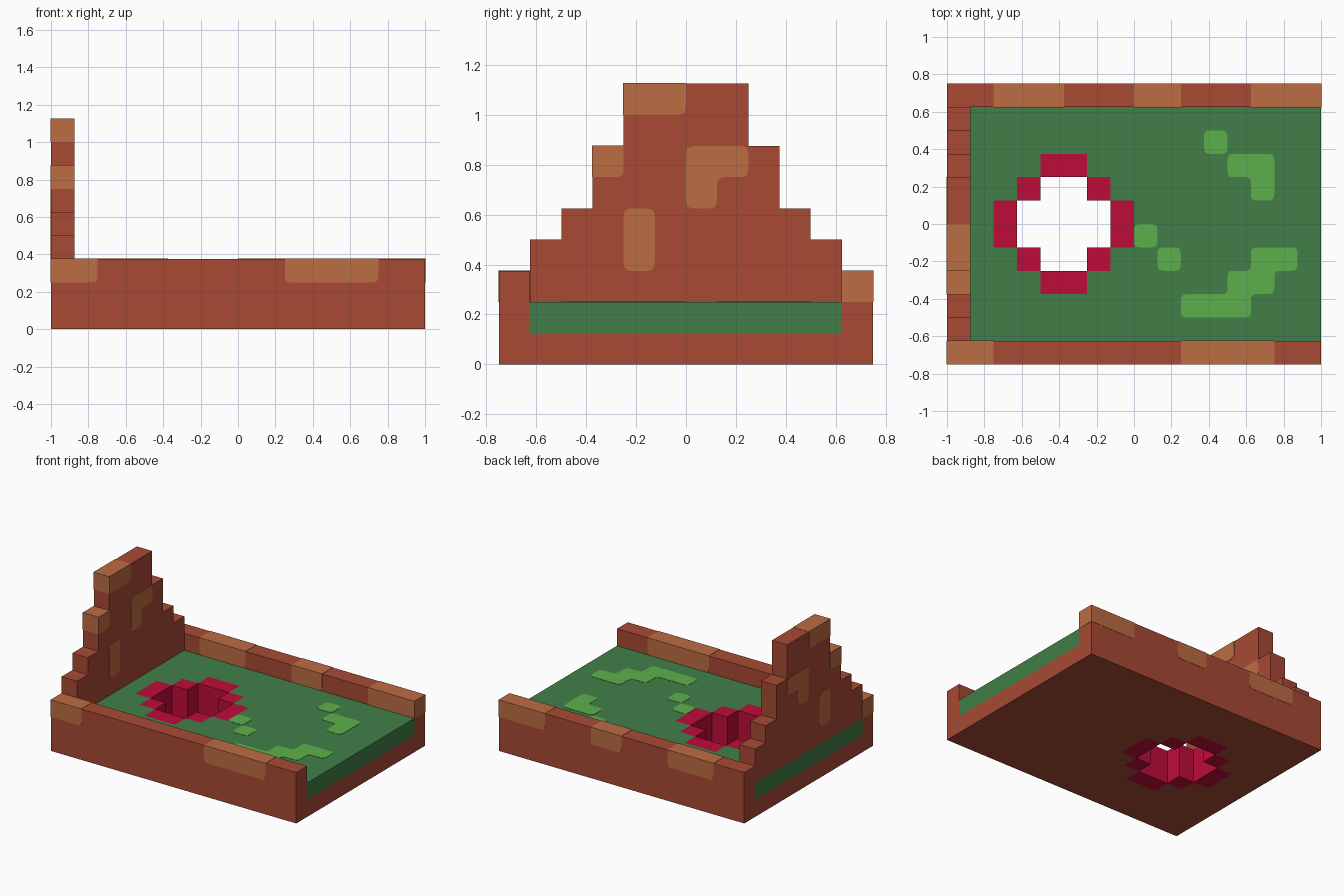
import bpy, bmesh
from mathutils import Vector

if "Cube" in bpy.data.objects:
    bpy.data.objects.remove(bpy.data.objects["Cube"])

U = 0.125      # block size
E = 0.002      # height of painted plates
R = 0.03       # corner radius of painted patches


def material(name, rgb):
    """Flat material from an sRGB colour."""
    lin = [(c / 255 / 12.92) if c < 11 else ((c / 255 + 0.055) / 1.055) ** 2.4 for c in rgb]
    m = bpy.data.materials.new(name)
    m.use_nodes = True
    m.diffuse_color = (*lin, 1)
    bsdf = m.node_tree.nodes["Principled BSDF"]
    bsdf.inputs["Base Color"].default_value = (*lin, 1)
    bsdf.inputs["Roughness"].default_value = 0.9
    return m


BRICK = material("brick_red", (168, 74, 52))
CLAY = material("clay_orange", (188, 108, 66))
GRASS = material("grass_green", (65, 127, 72))
LEAF = material("leaf_green", (92, 176, 76))
CRIMSON = material("crimson", (190, 12, 58))


def prism(name, outline, axis, lo, hi, mat, mirror_y=False):
    """Extrude a 2D outline along an axis; optionally mirror it across y = 0."""
    def point(u, v, w):
        return {"x": (w, u, v), "y": (u, w, v), "z": (u, v, w)}[axis]
    bm = bmesh.new()
    a = [bm.verts.new(point(u, v, lo)) for u, v in outline]
    b = [bm.verts.new(point(u, v, hi)) for u, v in outline]
    bm.faces.new(a[::-1])
    bm.faces.new(b)
    for i in range(len(a)):
        j = (i + 1) % len(a)
        bm.faces.new((a[i], a[j], b[j], b[i]))
    bmesh.ops.recalc_face_normals(bm, faces=bm.faces)
    if mirror_y:  # open the seam so that the halves weld cleanly
        seam = [f for f in bm.faces if all(abs(v.co.y) < 1e-6 for v in f.verts)]
        bmesh.ops.delete(bm, geom=seam, context="FACES")
    mesh = bpy.data.meshes.new(name)
    bm.to_mesh(mesh)
    bm.free()
    mesh.materials.append(mat)
    ob = bpy.data.objects.new(name, mesh)
    bpy.context.collection.objects.link(ob)
    if mirror_y:
        mod = ob.modifiers.new("mirror", "MIRROR")
        mod.use_axis = (False, True, False)
    return ob


def rect(u0, u1, v0, v1):
    return [(u0, v0), (u1, v0), (u1, v1), (u0, v1)]


def rounded(outline, square=()):
    """Round every corner except those whose index is in square."""
    pts = []
    for i, p in enumerate(outline):
        if i in square:
            pts.append(p)
            continue
        p = Vector(p)
        a = p + (Vector(outline[i - 1]) - p).normalized() * R
        b = p + (Vector(outline[(i + 1) % len(outline)]) - p).normalized() * R
        for t in (0, 0.33, 0.67, 1):
            pts.append(tuple(a * (1 - t) ** 2 + p * (2 * t * (1 - t)) + b * t * t))
    return pts


def blocks(pts):
    return [(u * U, v * U) for u, v in pts]


# Floor and grass, each a mirrored half slab around the stepped opening
half = blocks([(-8, 0), (-6, 0), (-6, 1), (-5, 1), (-5, 2), (-4, 2), (-4, 3), (-2, 3), (-2, 2),
               (-1, 2), (-1, 1), (0, 1), (0, 0), (8, 0), (8, 5), (-8, 5)])
prism("floor_slab", half, "z", 0, U, BRICK, mirror_y=True)
prism("grass_bed", half, "z", U, 2 * U, GRASS, mirror_y=True)

# Crimson rim blocks around the opening, centred at x = -3 blocks
rim = [rect(-4, -2, 2, 3), rect(-4, -2, -3, -2), rect(-6, -5, -1, 1), rect(-1, 0, -1, 1)]
rim += [rect(x, x + 1, y, y + 1) for x in (-5, -2) for y in (-2, 1)]
for i, cells in enumerate(rim):
    prism(f"rim_block_{i + 1}", blocks(cells), "z", 0, 2 * U, CRIMSON)

# Side walls with clay blocks showing through their top course
walls = {"front_wall": (-6, [(-8, -6), (2, 6)]),
         "back_wall": (5, [(-6, -3), (0, 2), (5, 8)])}
for name, (y, spans) in walls.items():
    y0, y1 = y * U, (y + 1) * U
    prism(name, rect(-1, 1, 0, 3 * U), "y", y0, y1, BRICK)
    for i, (a, b) in enumerate(spans):
        x0 = a * U - (E if a == -8 else 0)
        x1 = b * U + (E if b == 8 else 0)
        square = {2, 3} | ({0} if a == -8 else set()) | ({1} if b == 8 else set())
        prism(f"{name}_clay_{i + 1}", rounded(rect(x0, x1, 2 * U, 3 * U + E), square),
              "y", y0 - E, y1 + E, CLAY)

# Stepped headstone
steps = blocks([(5, 2), (5, 4), (4, 4), (4, 5), (3, 5), (3, 7), (2, 7), (2, 9)])
prism("headstone", steps + [(-y, z) for y, z in reversed(steps)], "x", -1, -1 + U, BRICK)

# Clay patches running through the headstone
stone_patches = {
    "top": rounded(rect(-2 * U - E, 0, 8 * U, 9 * U + E), {0, 2, 3}),
    "step": rounded(rect(-3 * U - E, -2 * U, 6 * U, 7 * U + E), {0, 2, 3}),
    "bar": rounded(rect(-2 * U, -U, 3 * U, 5 * U)),
    "corner": rounded(blocks([(0, 5), (1, 5), (1, 6), (2, 6), (2, 7), (0, 7)])),
}
for name, outline in stone_patches.items():
    prism(f"headstone_clay_{name}", outline, "x", -1 - E, -1 + U + E, CLAY)

# Light leaf patches on the grass
leaf_patches = [
    rect(3, 4, 3, 4),
    [(4, 2), (5, 2), (5, 1), (6, 1), (6, 3), (4, 3)],
    rect(0, 1, -1, 0),
    rect(1, 2, -2, -1),
    [(2, -4), (5, -4), (5, -3), (6, -3), (6, -2), (7, -2), (7, -1), (5, -1),
     (5, -2), (4, -2), (4, -3), (2, -3)],
]
for i, cells in enumerate(leaf_patches):
    prism(f"leaf_patch_{i + 1}", rounded(blocks(cells)), "z", 2 * U - E, 2 * U + E, LEAF)
